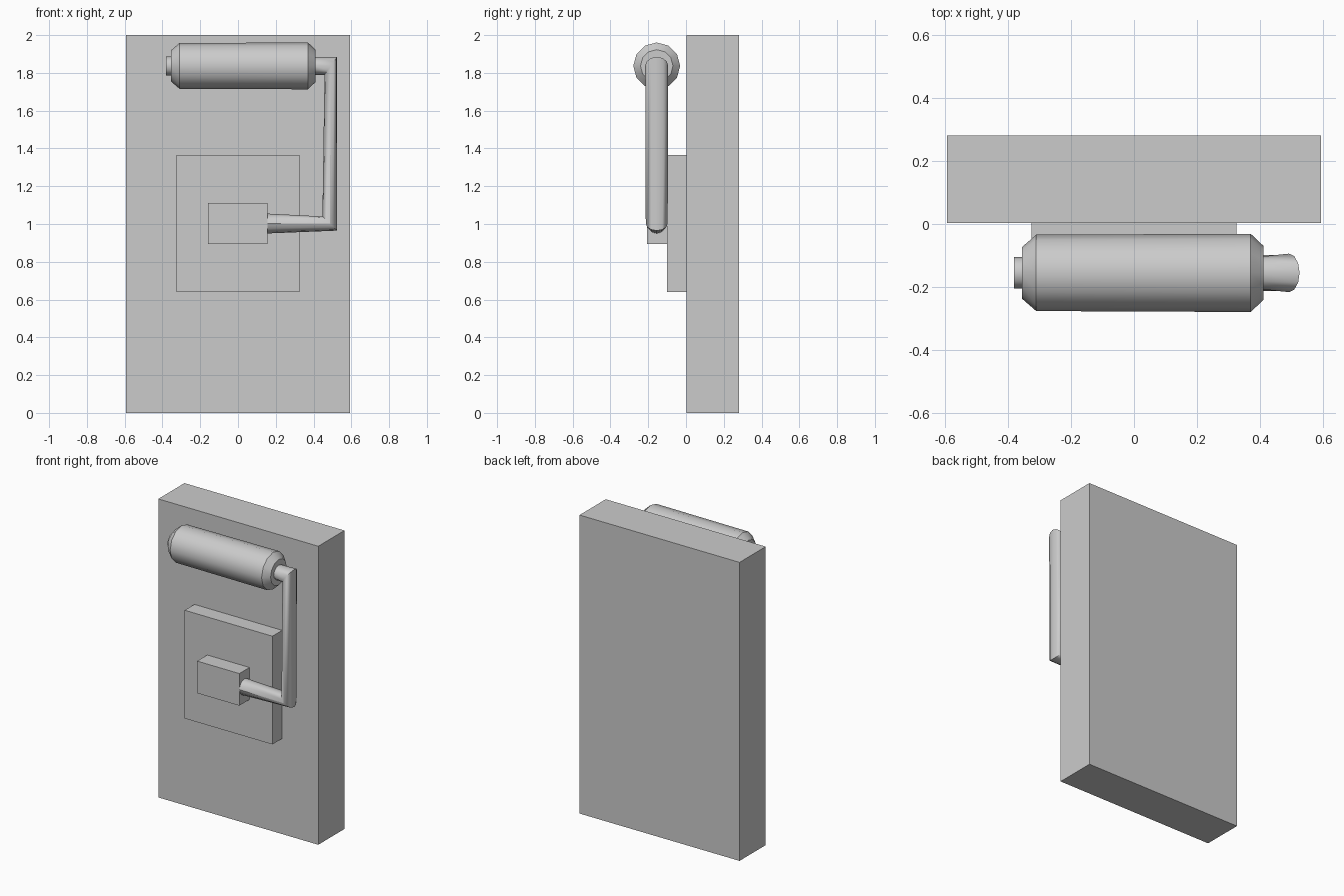
import bpy, bmesh, math
from mathutils import Vector

if "Cube" in bpy.data.objects:
    bpy.data.objects.remove(bpy.data.objects["Cube"])

SIDES = 12
Y_AXIS = -0.155   # depth of the crank's centre plane
Z_GRIP = 1.837    # height of the grip's axis


def box(name, lo, hi):
    bpy.ops.mesh.primitive_cube_add(size=1, location=[(a + b) / 2 for a, b in zip(lo, hi)])
    ob = bpy.context.object
    ob.name = name
    ob.scale = [b - a for a, b in zip(lo, hi)]
    bpy.ops.object.transform_apply(location=False, rotation=False, scale=True)


def loft(name, rings, angle):
    """Skin elliptical rings, each (outer xz, inner xz, half width in y)."""
    bm = bmesh.new()
    loops = []
    for outer, inner, ry in rings:
        o, i = Vector(outer), Vector(inner)
        c, v = (o + i) / 2, (o - i) / 2
        loop = []
        for k in range(SIDES):
            a = math.tau * k / SIDES
            p = c + v * math.cos(a)
            loop.append(bm.verts.new((p.x, Y_AXIS + ry * math.sin(a), p.y)))
        loops.append(loop)
    for a, b in zip(loops, loops[1:]):
        for k in range(SIDES):
            n = (k + 1) % SIDES
            bm.faces.new((a[k], a[n], b[n], b[k]))
    bm.faces.new(loops[0])
    bm.faces.new(loops[-1])
    bmesh.ops.recalc_face_normals(bm, faces=bm.faces)
    me = bpy.data.meshes.new(name)
    bm.to_mesh(me)
    bm.free()
    ob = bpy.data.objects.new(name, me)
    bpy.context.collection.objects.link(ob)
    bpy.ops.object.select_all(action='DESELECT')
    ob.select_set(True)
    bpy.context.view_layer.objects.active = ob
    bpy.ops.object.shade_smooth_by_angle(angle=math.radians(angle))


# Stacked slabs: main board, mounting plate, hub block
box("back_board", (-0.593, 0.003, 0), (0.593, 0.28, 2))
box("mounting_plate", (-0.325, -0.10, 0.64), (0.325, 0.003, 1.365))
box("hub_block", (-0.158, -0.207, 0.895), (0.155, -0.10, 1.11))

# Bent crank arm from the hub to the grip
loft("crank_arm", [
    ((0.155, 0.950), (0.155, 1.055), 0.052),
    ((0.525, 0.965), (0.447, 1.040), 0.058),
    ((0.525, 1.885), (0.458, 1.790), 0.061),
    ((0.405, 1.885), (0.405, 1.790), 0.052),
], 35)

# Round grip with chamfered ends and a small end cap: (x, radius)
profile = [(0.41, 0.086), (0.37, 0.124), (-0.31, 0.121), (-0.355, 0.082),
           (-0.355, 0.05), (-0.38, 0.05)]
loft("grip", [((x, Z_GRIP + r), (x, Z_GRIP - r), r) for x, r in profile], 32)
